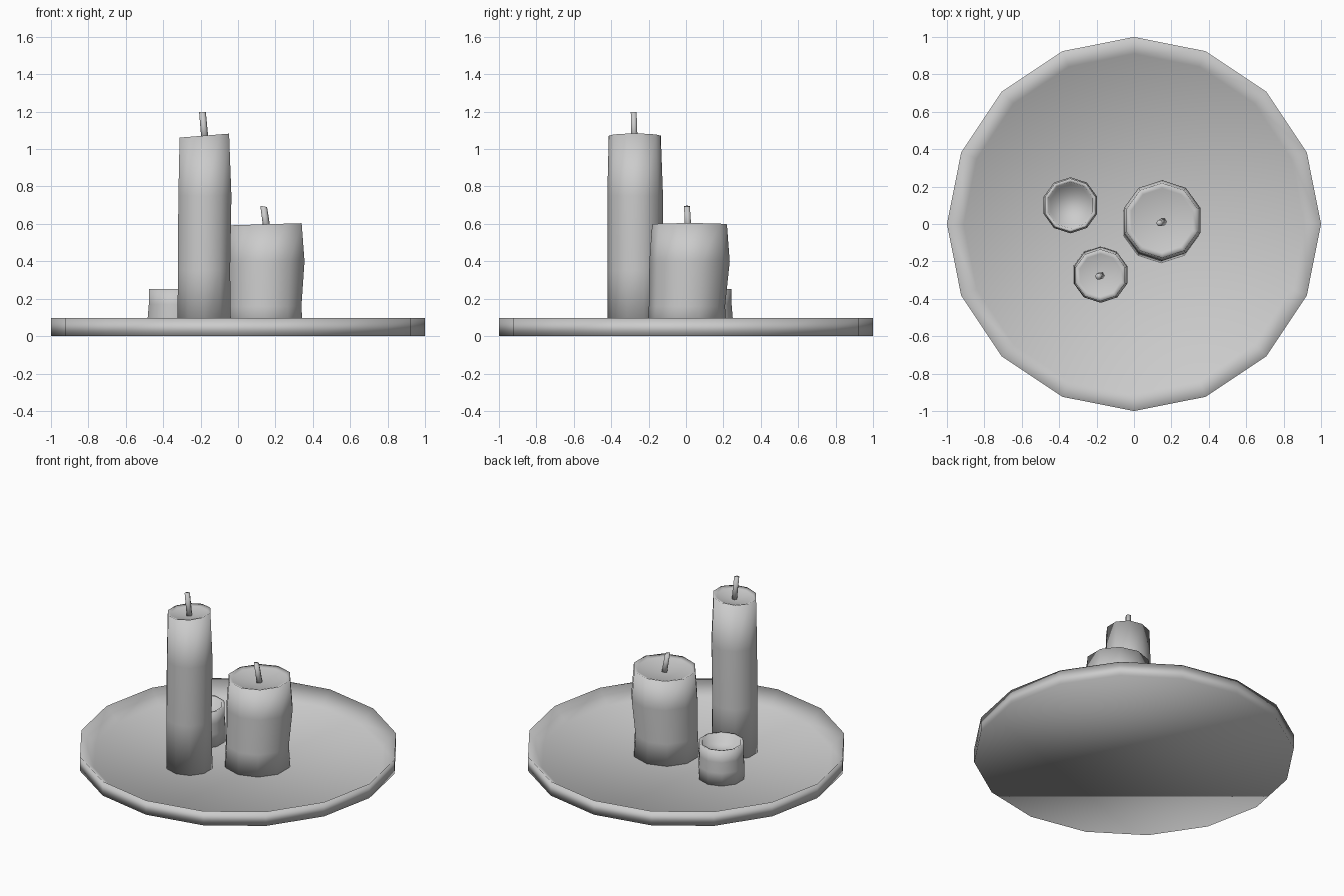
import bpy, bmesh
from math import cos, sin, pi

if "Cube" in bpy.data.objects:
    bpy.data.objects.remove(bpy.data.objects["Cube"])


def lathe(name, rings, sides, start, centre=(0, 0), tip=None):
    """Stack rings of (z, radius, x shift, y shift, tilt along x) into a closed body."""
    bm = bmesh.new()
    loops = []
    for z, r, dx, dy, tilt in rings:
        loop = []
        for i in range(sides):
            a = start + 2 * pi * i / sides
            x, y = r * cos(a), r * sin(a)
            loop.append(bm.verts.new((centre[0] + dx + x, centre[1] + dy + y, z + tilt * x)))
        loops.append(loop)
    for lo, hi in zip(loops, loops[1:]):
        for i in range(sides):
            j = (i + 1) % sides
            bm.faces.new((lo[i], lo[j], hi[j], hi[i]))
    bm.faces.new(loops[0][::-1])
    if tip is None:
        bm.faces.new(loops[-1])
    else:
        # dished top running to a centre point
        c = bm.verts.new((centre[0], centre[1], tip))
        for i in range(sides):
            bm.faces.new((loops[-1][i], loops[-1][(i + 1) % sides], c))
    for f in bm.faces:
        f.smooth = True
    mesh = bpy.data.meshes.new(name)
    bm.to_mesh(mesh)
    bm.free()
    ob = bpy.data.objects.new(name, mesh)
    bpy.context.collection.objects.link(ob)
    return ob


# Plate: vertical rim sloping in to a thin floor
lathe("plate", [(0, 1, 0, 0, 0), (0.098, 1, 0, 0, 0), (0.012, 0.91, 0, 0, 0)], 16, 0)

# Tall candle
lathe("tall_candle", [
    (0.004, 0.150, 0, 0, 0),
    (0.35, 0.147, -0.002, -0.003, 0),
    (0.75, 0.149, 0.003, -0.002, 0),
    (1.072, 0.139, 0, -0.004, 0.08),
    (1.062, 0.115, 0, -0.004, 0.08),
], 10, pi / 2, (-0.18, -0.27), 1.045)

# Medium candle
lathe("medium_candle", [
    (0.004, 0.213, 0, 0, 0),
    (0.16, 0.204, 0, 0, 0),
    (0.40, 0.215, 0.006, 0.014, 0),
    (0.598, 0.200, 0.005, 0.014, 0.03),
    (0.588, 0.172, 0.005, 0.014, 0.03),
], 10, pi / 2, (0.145, 0.005), 0.565)

# Small burnt-down candle with a hollow top
lathe("small_candle", [
    (0.004, 0.148, 0, 0, 0),
    (0.10, 0.150, 0, 0, 0),
    (0.17, 0.144, 0, 0, 0),
    (0.252, 0.143, 0, 0, 0),
    (0.248, 0.125, 0, 0, 0),
    (0.195, 0.112, 0, 0, 0),
], 10, pi / 2, (-0.34, 0.1))

# Leaning wicks
lathe("tall_wick", [(1.03, 0.019, 0.007, 0, 0), (1.198, 0.018, -0.008, -0.005, 0)],
      6, 0, (-0.182, -0.275))
lathe("medium_wick", [(0.55, 0.020, 0.010, 0.008, 0), (0.694, 0.018, -0.011, 0, -0.2)],
      6, 0, (0.148, 0.005))
